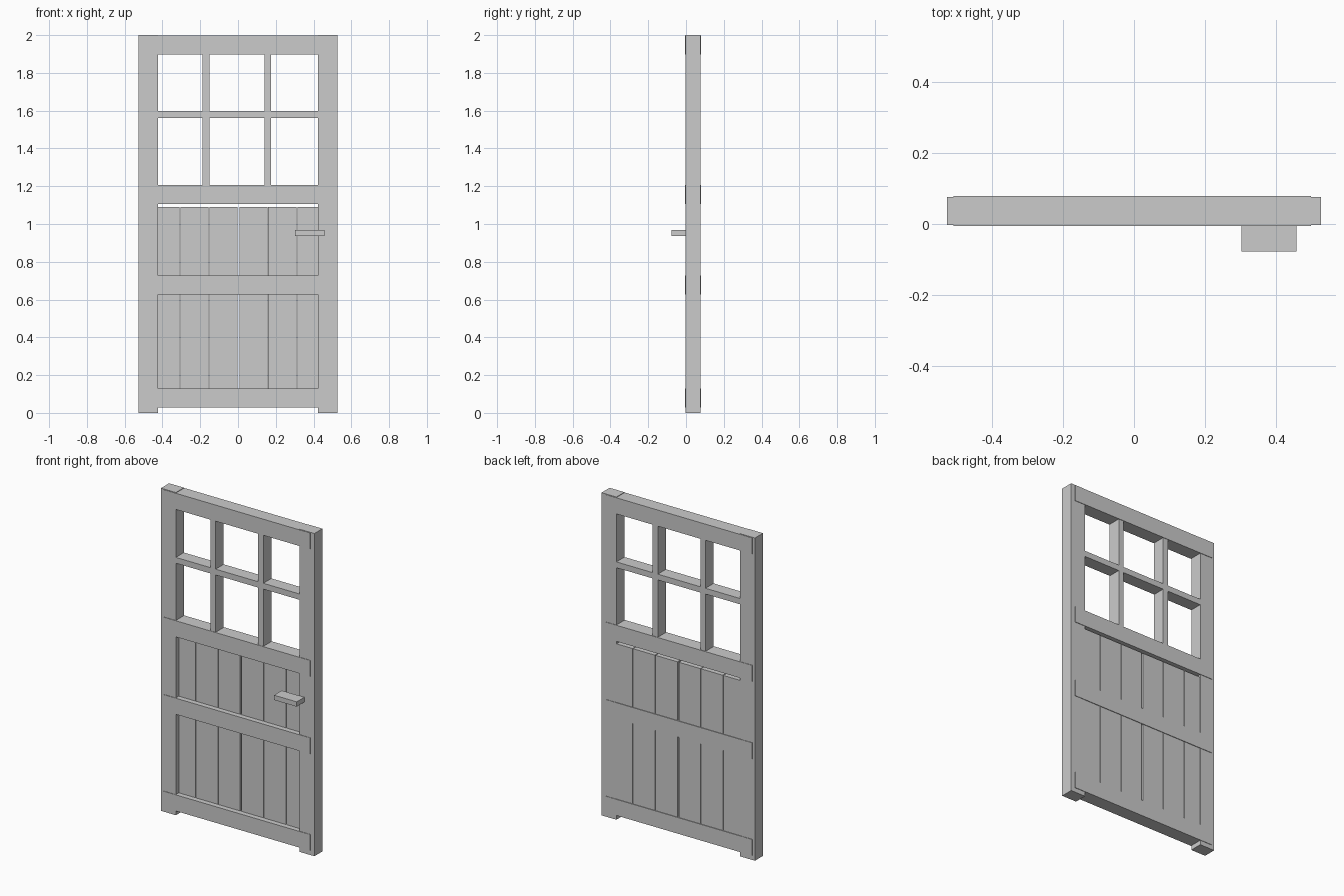
import bpy

cube = bpy.data.objects.get("Cube")
if cube:
    bpy.data.objects.remove(cube, do_unlink=True)

grey = bpy.data.materials.new("plain grey")
grey.use_nodes = True
colour = (0.6, 0.6, 0.6, 1)
grey.diffuse_color = colour
grey.node_tree.nodes["Principled BSDF"].inputs["Base Color"].default_value = colour

FRONT, BACK = -0.003, 0.076      # faces of the frame
PROUD = 0.003                    # rails stand out slightly from the stiles


def box(name, x, y, z):
    """Box spanning the given (low, high) ranges."""
    bpy.ops.mesh.primitive_cube_add(size=1, location=[sum(r) / 2 for r in (x, y, z)])
    obj = bpy.context.object
    obj.name = name
    obj.scale = [r[1] - r[0] for r in (x, y, z)]
    bpy.ops.object.transform_apply(location=False, rotation=False, scale=True)
    obj.data.materials.append(grey)
    return obj


# Upright stiles at both sides
for side, s in (("left", 1), ("right", -1)):
    box(f"{side}_stile", sorted((s * 0.424, s * 0.526)), (FRONT, BACK), (0, 2))

# Four cross rails
rails = {"bottom": 0.028, "middle": 0.627, "lock": 1.107, "top": 1.897}
for name, z in rails.items():
    box(f"{name}_rail", (-0.508, 0.498), (FRONT - PROUD, BACK + PROUD), (z, z + 0.1))

# Glazing bars of the six-light window opening
for i, x in enumerate((-0.169, 0.158)):
    box(f"upright_glazing_bar_{i + 1}", (x - 0.018, x + 0.018), (FRONT, BACK), (1.2, 1.9))
box("cross_glazing_bar", (-0.43, 0.43), (FRONT, BACK), (1.562, 1.598))

# Recessed planks with narrow gaps, set near the back
edges = [-0.46, -0.307, -0.153, 0.003, 0.158, 0.312, 0.46]
for i, (a, b) in enumerate(zip(edges, edges[1:])):
    gap_a = 0.004 if i == 3 else 0.002
    gap_b = 0.006 if i == 2 else 0.002
    box(f"plank_{i + 1}", (a + gap_a, b - gap_b), (0.026, BACK - 0.001), (0.06, 1.09))

# Handle on the front of the left stile
box("handle", (0.302, 0.457), (-0.078, FRONT), (0.937, 0.967))
